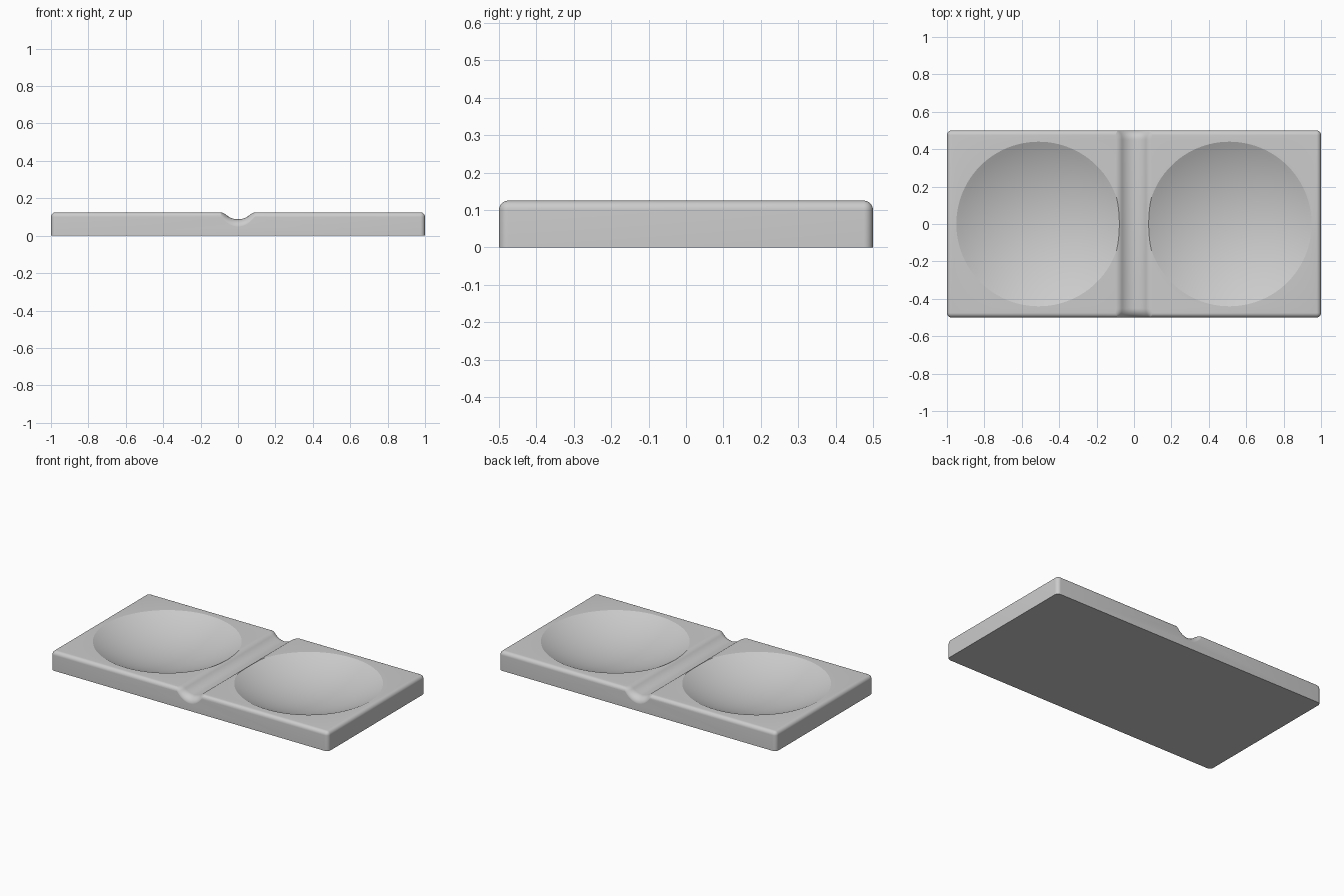
import bpy, bmesh, math

if "Cube" in bpy.data.objects:
    bpy.data.objects.remove(bpy.data.objects["Cube"])

H = 0.125                     # slab height
DISH_X, DISH_R, DISH_D = 0.51, 0.44, 0.105

grey = bpy.data.materials.new("light grey")
grey.diffuse_color = (0.6, 0.6, 0.6, 1)
grey.use_nodes = True
grey.node_tree.nodes["Principled BSDF"].inputs["Base Color"].default_value = grey.diffuse_color


def new_object(name, bm):
    bmesh.ops.recalc_face_normals(bm, faces=bm.faces)
    mesh = bpy.data.meshes.new(name)
    bm.to_mesh(mesh)
    bm.free()
    obj = bpy.data.objects.new(name, mesh)
    bpy.context.collection.objects.link(obj)
    return obj


def cut(target, cutter):
    mod = target.modifiers.new("cut", 'BOOLEAN')
    mod.operation, mod.solver, mod.object = 'DIFFERENCE', 'EXACT', cutter
    bpy.context.view_layer.objects.active = target
    bpy.ops.object.modifier_apply(modifier=mod.name)
    bpy.data.objects.remove(cutter)


# Slab: box with every edge rounded except those around the base
bm = bmesh.new()
bmesh.ops.create_cube(bm, size=1)
for v in bm.verts:
    v.co = (v.co.x * 2, v.co.y, (v.co.z + 0.5) * H)
edges = [e for e in bm.edges if max(v.co.z for v in e.verts) > H / 2]
bmesh.ops.bevel(bm, geom=edges, offset=0.025, segments=8, profile=0.5,
                affect='EDGES', clamp_overlap=True)
tray = new_object("double_dish_tray", bm)
tray.data.materials.append(grey)

# Groove profile: hollow arc in the middle, rounded shoulders outside
W, D = 0.1, 0.0375
theta = 2 * math.atan(D / W)
r_sum = W / math.sin(theta)
r_in = r_sum * 0.64
r_out = r_sum - r_in
half = []
N = 10
for i in range(N + 1):
    a = theta * i / N
    half.append((r_in * math.sin(a), D - r_in * (1 - math.cos(a))))
for i in range(1, N + 1):
    a = theta * (1 - i / N)
    half.append((W - r_out * math.sin(a), r_out * (1 - math.cos(a))))
profile = [(-x, d) for x, d in reversed(half[1:])] + half

# Groove cutter: lofted along y, flaring wider and deeper at both ends
pos = [(0.45 + 0.0505 * math.sin(math.pi / 2 * i / 10),
        1 - math.cos(math.pi / 2 * i / 10)) for i in range(11)] + [(0.53, 1)]
stations = [(-y, f) for y, f in reversed(pos)] + pos
bm = bmesh.new()
rings = []
for y, f in stations:
    sx, sz = 1 + 0.4 * f, 1 + 1.2 * f
    pts = [(x * sx, H + 0.0003 - d * sz) for x, d in profile]
    pts += [(W * sx, 0.25), (-W * sx, 0.25)]
    rings.append([bm.verts.new((x, y, z)) for x, z in pts])
for a, b in zip(rings, rings[1:]):
    for i in range(len(a)):
        j = (i + 1) % len(a)
        bm.faces.new((a[i], a[j], b[j], b[i]))
bm.faces.new(rings[0])
bm.faces.new(rings[-1])
cut(tray, new_object("groove_cutter", bm))

# Two shallow round dishes: spherical caps, with a straight collar above
R = (DISH_R ** 2 + DISH_D ** 2) / (2 * DISH_D)
rim = math.asin(DISH_R / R)
SEG, RINGS = 96, 16
for side in (-1, 1):
    bm = bmesh.new()
    rows = []
    for k in range(1, RINGS + 2):
        a = rim * min(k, RINGS) / RINGS
        r = R * math.sin(a)
        z = H - DISH_D + R * (1 - math.cos(a)) if k <= RINGS else 0.25
        rows.append([bm.verts.new((side * DISH_X + r * math.cos(2 * math.pi * s / SEG),
                                   r * math.sin(2 * math.pi * s / SEG), z))
                     for s in range(SEG)])
    bottom = bm.verts.new((side * DISH_X, 0, H - DISH_D))
    for s in range(SEG):
        t = (s + 1) % SEG
        bm.faces.new((bottom, rows[0][s], rows[0][t]))
        for a, b in zip(rows, rows[1:]):
            bm.faces.new((a[s], a[t], b[t], b[s]))
    bm.faces.new(rows[-1])
    cut(tray, new_object("dish_cutter", bm))

# Smooth shading with crisp dish rims
tray.data.materials.clear()
tray.data.materials.append(grey)
for p in tray.data.polygons:
    p.material_index = 0
bpy.ops.object.select_all(action='DESELECT')
tray.select_set(True)
bpy.context.view_layer.objects.active = tray
bpy.ops.object.shade_smooth_by_angle(angle=math.radians(18))
